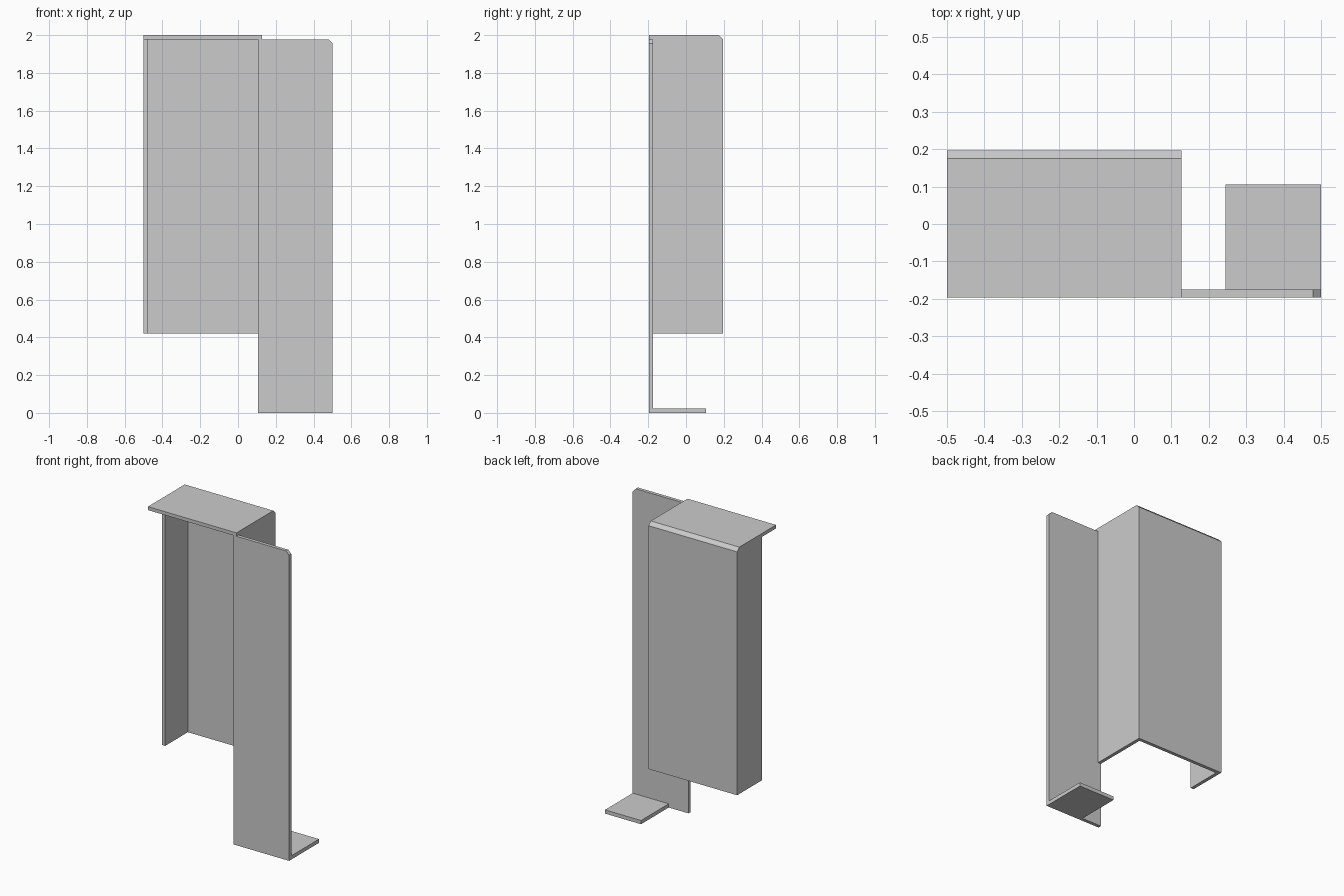
import bpy, bmesh
from mathutils import Vector

if "Cube" in bpy.data.objects:
    bpy.data.objects.remove(bpy.data.objects["Cube"])

T = 0.022                      # sheet thickness
L, R, Y, H = -0.5, 0.5, 0.197, 2.0
WEB = 0.105                    # inner face of the web
SKIRT = 0.42                   # lower end of the channel


def prism(name, outline, direction):
    """Solid made by extruding a flat outline along a direction."""
    bm = bmesh.new()
    face = bm.faces.new([bm.verts.new(p) for p in outline])
    ext = bmesh.ops.extrude_face_region(bm, geom=[face], use_keep_orig=True)
    top = [v for v in ext["geom"] if isinstance(v, bmesh.types.BMVert)]
    bmesh.ops.translate(bm, verts=top, vec=Vector(direction))
    bmesh.ops.recalc_face_normals(bm, faces=bm.faces)
    mesh = bpy.data.meshes.new(name)
    bm.to_mesh(mesh)
    bm.free()
    obj = bpy.data.objects.new(name, mesh)
    bpy.context.collection.objects.link(obj)
    return obj


# Channel: short left flange, back panel and web, in plan
plan = [(L, Y), (L, -0.055), (L + T, -0.055), (L + T, Y - T),
        (WEB, Y - T), (WEB, -Y), (WEB + T, -Y), (WEB + T, Y)]
bracket = prism("folded_bracket", [(x, y, SKIRT) for x, y in plan], (0, 0, H - T - SKIRT))

# Top plate with bevelled back edge
side = [(-Y, H - T), (-Y, H), (Y - T, H), (Y, H - T)]
top_plate = prism("top_plate", [(L, y, z) for y, z in side], (WEB + T - L, 0, 0))

# Tall front panel with clipped upper corner
front = [(WEB, 0), (R, 0), (R, H - 2 * T), (R - T, H - T), (WEB, H - T)]
front_panel = prism("front_panel", [(x, -Y, z) for x, z in front], (0, T, 0))

# Foot tab folded back at the base
tab = [(0.245, -Y), (R, -Y), (R, 0.105), (0.245, 0.105)]
foot_tab = prism("foot_tab", [(x, y, 0) for x, y in tab], (0, 0, 0.024))

# Fuse all folds into one sheet
bpy.context.view_layer.objects.active = bracket
for part in (top_plate, front_panel, foot_tab):
    mod = bracket.modifiers.new("join_" + part.name, "BOOLEAN")
    mod.operation = "UNION"
    mod.solver = "EXACT"
    mod.object = part
    bpy.ops.object.modifier_apply(modifier=mod.name)
    bpy.data.objects.remove(part)
